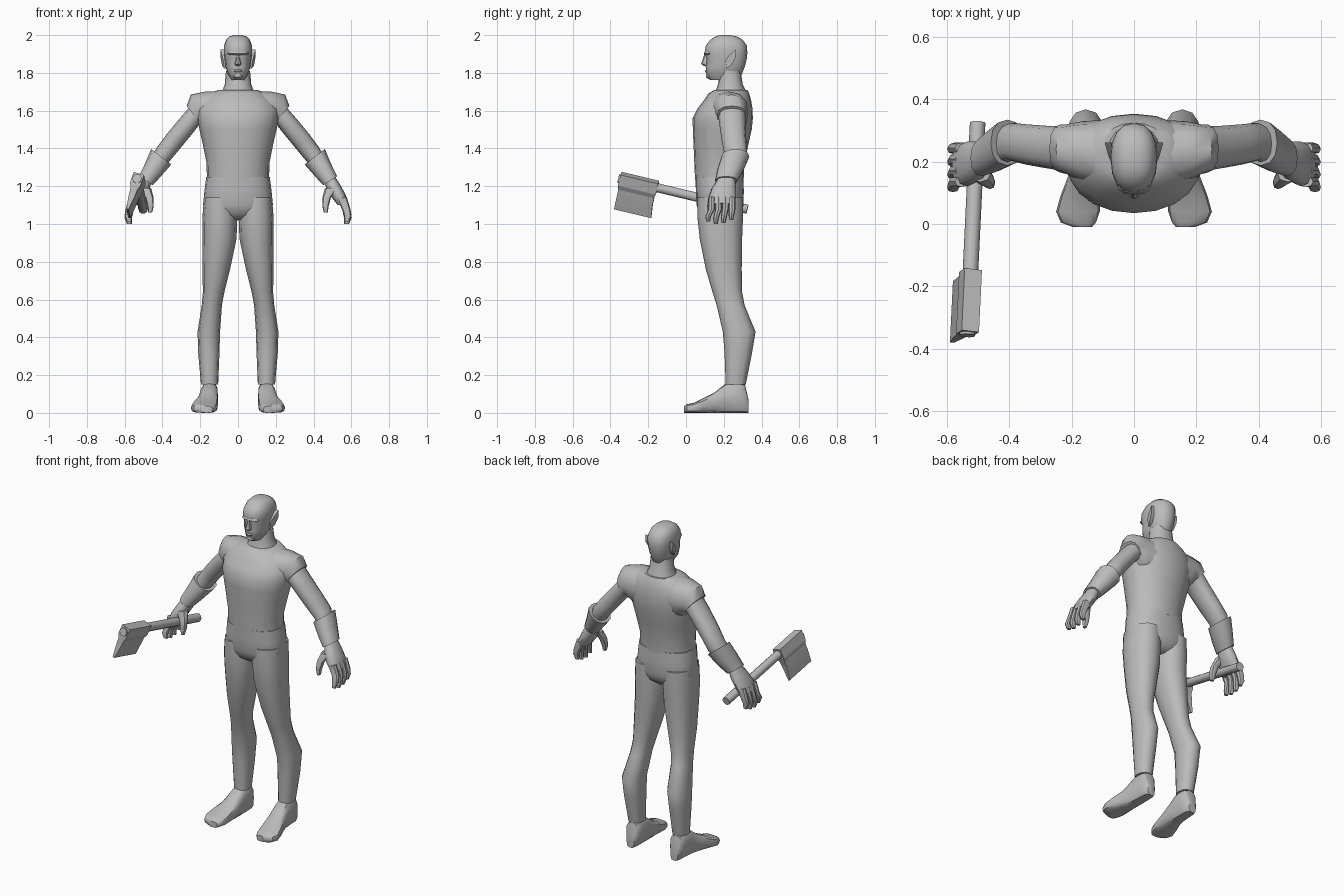
import bpy, bmesh, math
from mathutils import Vector as V

mat = bpy.data.materials.new("plain grey")
mat.diffuse_color = (0.5, 0.5, 0.5, 1)


def finish(name, bm, mirror=False, angle=42):
    bmesh.ops.recalc_face_normals(bm, faces=bm.faces[:])
    me = bpy.data.meshes.new(name)
    bm.to_mesh(me)
    bm.free()
    for p in me.polygons:
        p.use_smooth = True
    me.set_sharp_from_angle(angle=math.radians(angle))
    me.materials.append(mat)
    ob = bpy.data.objects.new(name, me)
    bpy.context.collection.objects.link(ob)
    if mirror:
        m = ob.modifiers.new("mirror", 'MIRROR')
        m.use_mirror_merge = False
    return ob


def ring(c, u, v, n=12, p=0.88):
    """Rounded ring about c with half axes u and v (p < 1 is squarer)."""
    out = []
    for i in range(n):
        a = 2 * math.pi * i / n
        f = lambda t: math.copysign(abs(t) ** p, t) if abs(t) > 1e-6 else 0
        out.append(c + u * f(math.cos(a)) + v * f(math.sin(a)))
    return out


def skin(name, rings, mirror=False, cap=True, angle=42):
    bm = bmesh.new()
    vs = [[bm.verts.new(q) for q in r] for r in rings]
    n = len(vs[0])
    for a, b in zip(vs, vs[1:]):
        for i in range(n):
            bm.faces.new((a[i], a[(i + 1) % n], b[(i + 1) % n], b[i]))
    if cap:
        bm.faces.new(vs[0])
        bm.faces.new(vs[-1])
    return finish(name, bm, mirror, angle)


def limb(name, rows, n=12, p=0.88, **kw):
    """Rows: inner x, z, outer x, z, front y, back y."""
    rs = []
    for xa, za, xb, zb, yf, yb in rows:
        c = V(((xa + xb) / 2, (yf + yb) / 2, (za + zb) / 2))
        rs.append(ring(c, V(((xb - xa) / 2, 0, (zb - za) / 2)), V((0, (yb - yf) / 2, 0)), n, p))
    return skin(name, rs, **kw)


def stack(name, rows, n=16, p=0.9, **kw):
    """Rows: z, half width, front y, back y; symmetric about x = 0."""
    return limb(name, [(-w, z, w, z, a, b) for z, w, a, b in rows], n, p, **kw)


# head and neck
stack("head", [(1.762, .034, .128, .27), (1.79, .053, .108, .295), (1.835, .066, .104, .312),
               (1.875, .071, .108, .322), (1.905, .075, .098, .325), (1.945, .074, .105, .322),
               (1.975, .063, .128, .30), (1.993, .045, .155, .27), (2.0, .02, .185, .235)], p=.85)
stack("neck", [(1.65, .11, .14, .33), (1.70, .085, .155, .32), (1.74, .07, .17, .30), (1.81, .064, .175, .29)])
# face features
stack("nose", [(1.837, .012, .095, .13), (1.848, .018, .08, .13), (1.87, .011, .088, .13),
               (1.90, .008, .097, .13)], n=8)
stack("brow", [(1.893, .045, .106, .16), (1.902, .056, .094, .16), (1.914, .05, .099, .16)], n=12)
stack("lips", [(1.802, .02, .104, .15), (1.81, .025, .098, .15), (1.817, .02, .103, .15)], n=10)
stack("chin", [(1.766, .022, .12, .17), (1.778, .028, .103, .17), (1.793, .022, .106, .17)], n=10)

# pointed ears: outline as (x, y, z) on the outside, thickened inwards
bm = bmesh.new()
outer = [(.072, .213, 1.822), (.078, .208, 1.865), (.084, .225, 1.89), (.094, .262, 1.925),
         (.092, .262, 1.88), (.085, .24, 1.84)]
va = [bm.verts.new(q) for q in outer]
vb = [bm.verts.new((q[0] - .02, q[1], q[2])) for q in outer]
bm.faces.new(va)
bm.faces.new(vb)
for i in range(6):
    j = (i + 1) % 6
    bm.faces.new((va[i], va[j], vb[j], vb[i]))
finish("ear", bm, True)

# shirt body and short sleeves
stack("shirt", [(1.235, .165, .048, .305), (1.32, .166, .044, .31), (1.42, .186, .04, .33),
                (1.50, .204, .036, .348), (1.56, .215, .035, .354), (1.61, .215, .06, .352),
                (1.655, .19, .095, .345), (1.69, .145, .118, .335), (1.71, .105, .15, .325)], n=20, p=.95)
limb("sleeve", [(.06, 1.48, .08, 1.705, .11, .335), (.15, 1.48, .18, 1.70, .135, .33),
                (.18, 1.50, .25, 1.685, .16, .32), (.20, 1.535, .272, 1.625, .165, .32)], mirror=True)

# trousers
stack("hips", [(1.25, .168, .05, .304), (1.18, .177, .052, .306), (1.10, .185, .056, .305),
               (1.05, .165, .075, .29), (1.02, .06, .12, .25)], n=20, p=.85)
limb("leg", [(.01, 1.14, .18, 1.14, .06, .303), (.003, 1.04, .188, 1.04, .06, .302),
             (.008, .92, .187, .92, .073, .297), (.042, .76, .188, .76, .105, .295),
             (.072, .64, .186, .64, .14, .297), (.085, .57, .192, .57, .162, .31),
             (.095, .43, .214, .43, .195, .368), (.098, .32, .211, .32, .204, .35),
             (.105, .15, .196, .15, .21, .316)], mirror=True)

# bare feet, lofted from heel to toe: y, inner x, outer x, top z
rs = []
for y, xa, xb, zt in [(.33, .125, .175, .075), (.312, .11, .19, .15), (.27, .106, .194, .165),
                      (.21, .105, .20, .155), (.15, .105, .213, .108), (.09, .107, .236, .077),
                      (.04, .11, .25, .053), (.005, .122, .235, .046), (-.01, .135, .195, .036)]:
    rs.append(ring(V(((xa + xb) / 2, y, zt / 2)), V(((xb - xa) / 2, 0, 0)), V((0, 0, zt / 2)), 12, .65))
skin("foot", rs, True)

# arms and forearm cuffs
limb("arm", [(.15, 1.56, .235, 1.65, .18, .315), (.205, 1.525, .268, 1.605, .172, .315),
             (.24, 1.48, .312, 1.555, .178, .315), (.31, 1.395, .378, 1.475, .19, .32),
             (.36, 1.335, .43, 1.405, .203, .325), (.46, 1.21, .515, 1.25, .17, .255)], mirror=True)
limb("cuff", [(.37, 1.325, .445, 1.385, .21, .32), (.353, 1.315, .46, 1.397, .188, .335),
              (.408, 1.252, .492, 1.32, .165, .305), (.452, 1.205, .525, 1.252, .153, .272),
              (.465, 1.213, .512, 1.245, .17, .255)], mirror=True)

# hands: palm, four curled fingers and a thumb
limb("palm", [(.46, 1.215, .515, 1.25, .165, .26), (.468, 1.185, .543, 1.205, .14, .265),
              (.497, 1.14, .57, 1.155, .122, .265), (.528, 1.10, .584, 1.11, .122, .258)], mirror=True)
for i in range(4):
    y = .136 + .036 * i
    t = .115 + .041 * i
    e = (.012, 0, .004, .02)[i]
    limb("finger", [(.525, 1.13, .575, 1.145, y - .018, y + .018),
                    (.552, 1.075, .595, 1.08, y - .018, y + .018),
                    (.562, 1.03 + e, .60, 1.03 + e, t - .013, t + .018),
                    (.562, 1.0 + e, .588, 1.0 + e, t - .008, t + .012)], n=8, mirror=True)
limb("thumb", [(.46, 1.19, .53, 1.19, .135, .195), (.447, 1.14, .492, 1.14, .118, .162),
               (.446, 1.095, .48, 1.095, .112, .148), (.455, 1.06, .475, 1.06, .115, .138)], n=8, mirror=True)

# axe: handle, then a wedge-shaped head hung off its axis
p0, p1 = V((-.502, .325, 1.078)), V((-.535, -.358, 1.241))
a = (p1 - p0).normalized()
d = V((-.3, -.22, -.93))
d = (d - a * d.dot(a)).normalized()
nrm = a.cross(d)
skin("axe_handle", [ring(p, d * .025, nrm * .025, 10, 1) for p in (p0, p1)])
rs = []
for off, s0, s1, h in [(-.031, .49, .695, .029), (.03, .49, .695, .029), (.055, .495, .69, .019),
                       (.10, .495, .69, .016), (.17, .487, .69, .006)]:
    c = p0 + d * off
    rs.append([c + a * s0 + nrm * h, c + a * s1 + nrm * h, c + a * s1 - nrm * h, c + a * s0 - nrm * h])
skin("axe_head", rs, angle=15)
